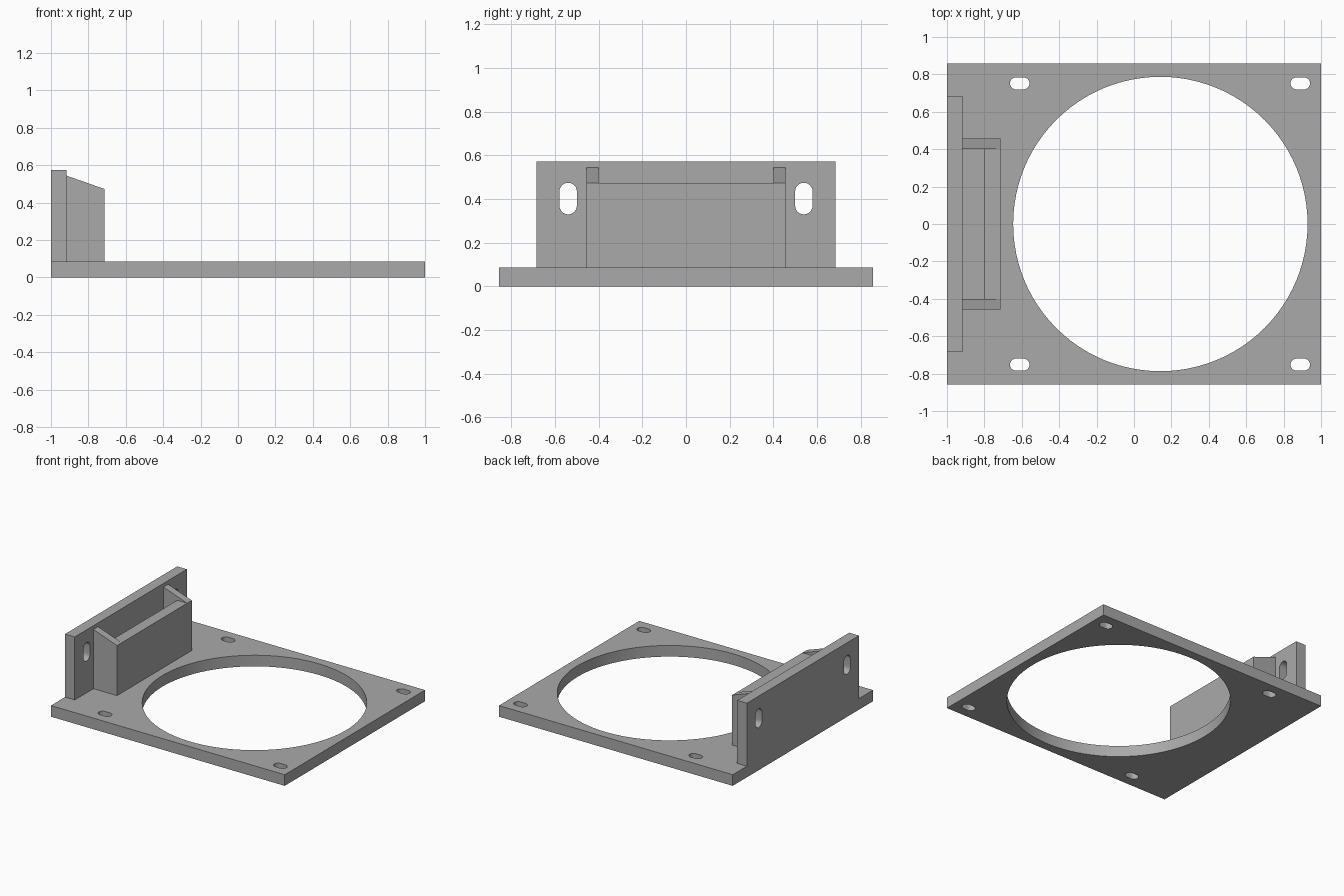
import bpy
import bmesh
import math
from mathutils import Matrix

if "Cube" in bpy.data.objects:
    bpy.data.objects.remove(bpy.data.objects["Cube"])

grey = bpy.data.materials.new("plain grey")
grey.diffuse_color = (0.4, 0.4, 0.4, 1)
grey.use_nodes = True
grey.node_tree.nodes["Principled BSDF"].inputs["Base Color"].default_value = grey.diffuse_color


def prism(name, outline, depth, matrix=Matrix()):
    """Extrude a closed 2D outline along local z, then place it."""
    bm = bmesh.new()
    face = bm.faces.new([bm.verts.new((u, v, 0)) for u, v in outline])
    ext = bmesh.ops.extrude_face_region(bm, geom=[face])
    verts = [g for g in ext["geom"] if isinstance(g, bmesh.types.BMVert)]
    bmesh.ops.translate(bm, verts=verts, vec=(0, 0, depth))
    bmesh.ops.recalc_face_normals(bm, faces=bm.faces)
    bm.transform(matrix)
    mesh = bpy.data.meshes.new(name)
    bm.to_mesh(mesh)
    bm.free()
    mesh.materials.append(grey)
    obj = bpy.data.objects.new(name, mesh)
    bpy.context.collection.objects.link(obj)
    return obj


def rect(u0, u1, v0, v1):
    return [(u0, v0), (u1, v0), (u1, v1), (u0, v1)]


def slot(cu, cv, length, width, along_u=True, steps=12):
    """Outline of a rounded slot; a slot with length == width is a circle."""
    r, half = width / 2, (length - width) / 2
    pts = []
    for side in (1, -1):
        for i in range(steps + 1):
            a = math.pi * (i / steps - 0.5)
            u, v = side * (half + r * math.cos(a)), side * r * math.sin(a)
            pts.append((cu + u, cv + v) if along_u else (cu - v, cv + u))
    return pts


def circle(cu, cv, r, n=96):
    return [(cu + r * math.cos(2 * math.pi * i / n),
             cv + r * math.sin(2 * math.pi * i / n)) for i in range(n)]


def cut(target, outlines, depth, matrix):
    """Cut holes through the target, then smooth only their rounded walls."""
    for outline in outlines:
        cutter = prism("cutter", outline, depth, matrix)
        mod = target.modifiers.new("hole", "BOOLEAN")
        mod.operation, mod.solver, mod.object = "DIFFERENCE", "EXACT", cutter
        bpy.context.view_layer.objects.active = target
        bpy.ops.object.modifier_apply(modifier=mod.name)
        bpy.data.objects.remove(cutter, do_unlink=True)
    bpy.ops.object.select_all(action="DESELECT")
    target.select_set(True)
    bpy.context.view_layer.objects.active = target
    bpy.ops.object.shade_smooth_by_angle(angle=math.radians(30))


# Maps outline (u, v) + depth to (y, z) + x, and to (x, z) + y
YZ_X = Matrix(((0, 0, 1, 0), (1, 0, 0, 0), (0, 1, 0, 0), (0, 0, 0, 1)))
XZ_Y = Matrix(((1, 0, 0, 0), (0, 0, 1, 0), (0, 1, 0, 0), (0, 0, 0, 1)))

BASE_TOP = 0.086
WALL_X = -0.917      # inner face of the upright plate
FRONT_X = -0.715     # outer face of the pocket

# Base plate with large opening and four corner slots
base = prism("base_plate", rect(-1, 1, -0.857, 0.857), BASE_TOP)
holes = [circle(0.141, 0, 0.787)]
holes += [slot(x, y, 0.104, 0.065) for x in (-0.611, 0.889) for y in (-0.752, 0.752)]
cut(base, holes, 0.4, Matrix.Translation((0, 0, -0.15)))

# Upright mounting plate with two vertical slots
upright = prism("upright_plate", rect(-0.685, 0.685, BASE_TOP, 0.573), WALL_X + 1,
                Matrix.Translation((-1, 0, 0)) @ YZ_X)
cut(upright, [slot(y, 0.402, 0.145, 0.08, along_u=False) for y in (-0.54, 0.54)], 0.3,
    Matrix.Translation((-1.1, 0, 0)) @ YZ_X)

# Pocket: two side walls with sloping tops and a flat-topped front wall
side = [(WALL_X, BASE_TOP), (FRONT_X, BASE_TOP), (FRONT_X, 0.473), (WALL_X, 0.544)]
for name, y in (("pocket_side_front", -0.457), ("pocket_side_back", 0.4)):
    prism(name, side, 0.057, Matrix.Translation((0, y, 0)) @ XZ_Y)
prism("pocket_wall", rect(-0.4, 0.4, BASE_TOP, 0.473), FRONT_X + 0.8,
      Matrix.Translation((-0.8, 0, 0)) @ YZ_X)
